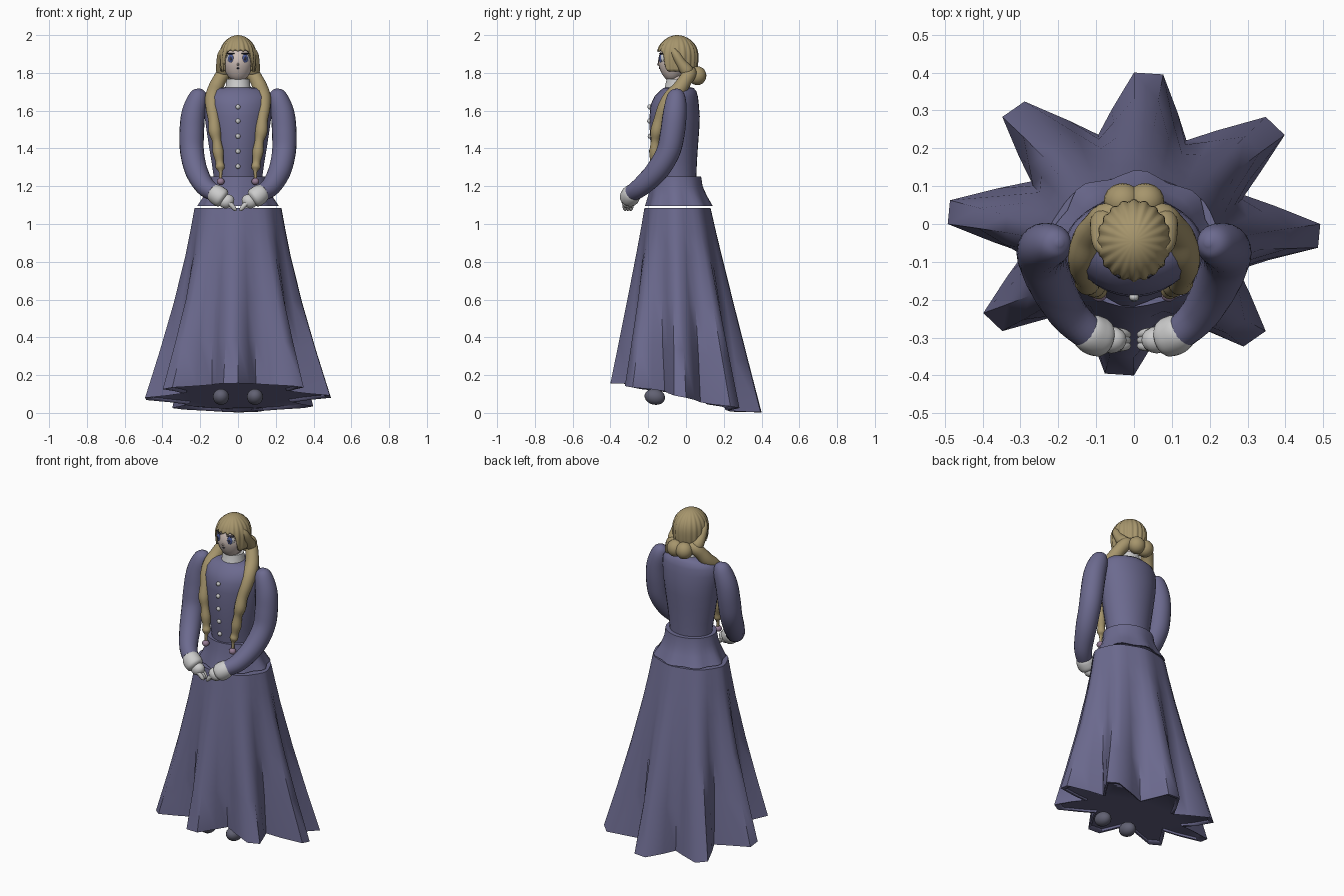
import bpy, bmesh, math
from math import sin, cos, pi, radians
from mathutils import Vector

if "Cube" in bpy.data.objects:
    bpy.data.objects.remove(bpy.data.objects["Cube"])


def material(name, r, g, b):
    m = bpy.data.materials.new(name)
    m.diffuse_color = (r, g, b, 1)
    m.use_nodes = True
    m.node_tree.nodes["Principled BSDF"].inputs["Base Color"].default_value = m.diffuse_color
    return m


DRESS = material("dress_cloth", 0.15, 0.145, 0.275)
HAIR = material("hair_blonde", 0.38, 0.3, 0.15)
SKIN = material("skin", 0.62, 0.52, 0.48)
WHITE = material("white_cloth", 0.7, 0.69, 0.68)
BLUE = material("eye_blue", 0.07, 0.1, 0.3)
DARK = material("dark", 0.03, 0.03, 0.05)
SHOE = material("shoe_leather", 0.12, 0.12, 0.17)
MAUVE = material("hair_tie", 0.3, 0.2, 0.3)


def loft(name, rings, mat, cap_start=True, cap_end=True):
    """Skin a list of equal-length point rings."""
    bm = bmesh.new()
    vs = [[bm.verts.new(p) for p in ring] for ring in rings]
    n = len(rings[0])
    for a, b in zip(vs, vs[1:]):
        for i in range(n):
            j = (i + 1) % n
            bm.faces.new((a[i], a[j], b[j], b[i]))
    if cap_start:
        bm.faces.new(vs[0])
    if cap_end:
        bm.faces.new(vs[-1])
    bmesh.ops.recalc_face_normals(bm, faces=bm.faces)
    me = bpy.data.meshes.new(name)
    bm.to_mesh(me)
    bm.free()
    ob = bpy.data.objects.new(name, me)
    me.materials.append(mat)
    bpy.context.collection.objects.link(ob)
    return ob


def oval(z, cy, rx, ry, n=32, point=1):
    """Ellipse; point > 1 narrows its front half."""
    ring = []
    for i in range(n):
        a = 2 * pi * i / n
        s = sin(a) if sin(a) > 0 else -abs(sin(a)) ** point
        ring.append((rx * cos(a), cy + ry * s, z))
    return ring


def catmull(a, b, c, d, t):
    return 0.5 * (2 * b + (c - a) * t + (2 * a - 5 * b + 4 * c - d) * t * t
                  + (3 * b - a - 3 * c + d) * t ** 3)


def tube(name, pts, mat, n=16, steps=5):
    """Round limb through (x, y, z, radius) points."""
    p = [Vector(q) for q in pts]
    p = [p[0]] + p + [p[-1]]
    path = [catmull(*p[k:k + 4], s / steps) for k in range(len(p) - 3) for s in range(steps)]
    path.append(p[-1])
    rings = []
    for i, q in enumerate(path):
        d = (path[min(i + 1, len(path) - 1)] - path[max(i - 1, 0)]).xyz.normalized()
        u = d.cross(Vector((0, 1, 0.3))).normalized()
        v = d.cross(u)
        rings.append([q.xyz + q.w * (u * cos(2 * pi * k / n) + v * sin(2 * pi * k / n))
                      for k in range(n)])
    return loft(name, rings, mat)


def ball(name, loc, size, mat, seg=20, rot=(0, 0, 0)):
    bpy.ops.mesh.primitive_uv_sphere_add(segments=seg, ring_count=seg // 2, location=loc, rotation=rot)
    ob = bpy.context.object
    ob.name = name
    ob.scale = size
    ob.data.materials.append(mat)
    return ob


def pleated(cy, rx, ry, depth, z, tilt=0):
    """Ring of eight pleats, each with a flat two-point tip; tilt lowers the back."""
    ring = []
    for i in range(40):
        a = radians(9 * i)
        wave = (cos(8 * (a - radians(85.5))) - 0.809) / 1.809
        k = 1 + depth * wave
        ring.append((rx * k * cos(a), cy + ry * k * sin(a), z - tilt * sin(a)))
    return ring


# Skirt: pleats deepen towards a hem that drops at the back
skirt = []
for t, rx in ((0, .23), (.12, .252), (.25, .278), (.5, .34), (.75, .413), (1, .492)):
    skirt.append(pleated(-.045 * (1 - t), rx, .175 + .225 * t ** 1.05, .03 + .35 * t ** 1.25,
                         1.085 * (1 - t) + t * .08, .077 * t))
skirt.append(pleated(0, .465, .378, .38, .083, .075))
skirt.append(pleated(0, .455, .37, .38, .095, .075))
loft("skirt", skirt, DRESS)

# Jacket peplum
peplum = loft("peplum", [
    pleated(-.05, .15, .13, 0, 1.252),
    pleated(-.05, .158, .138, .02, 1.2),
    pleated(-.045, .18, .155, .05, 1.15),
    pleated(-.038, .217, .18, .09, 1.094),
    pleated(-.038, .205, .168, .09, 1.096),
    pleated(-.05, .15, .13, .02, 1.18)], DRESS)

# Bodice
loft("bodice", [oval(*r, 32, 1.4) for r in (
    (1.2, -.055, .128, .108), (1.26, -.057, .13, .112), (1.33, -.06, .14, .118),
    (1.42, -.062, .155, .126), (1.5, -.061, .167, .131), (1.57, -.06, .177, .133),
    (1.63, -.06, .183, .128), (1.675, -.052, .178, .115), (1.705, -.042, .155, .096),
    (1.72, -.04, .11, .08), (1.725, -.04, .06, .06))], DRESS)

# Collar and neck
loft("collar", [oval(*r) for r in (
    (1.69, -.045, .075, .08), (1.72, -.045, .066, .068),
    (1.755, -.045, .062, .06), (1.768, -.045, .06, .058))], WHITE)
ball("neck", (0, -.045, 1.77), (.045, .045, .05), SKIN)

# Front buttons
for z, y in ((1.62, -.193), (1.545, -.195), (1.465, -.192), (1.385, -.186), (1.305, -.179)):
    ball("button", (0, y, z), (.013, .011, .013), WHITE, 12)

# Head: rounded face narrowing to the chin
face = []
for i in range(1, 16):
    p = pi * i / 16
    low = max(0, -cos(p))
    face.append(oval(1.855 + .1 * cos(p), -.062 - .012 * low,
                     .08 * sin(p) ** .85 * (1 - .12 * low), .086 * sin(p) ** .85 * (1 - .3 * low), 24))
loft("face", face, SKIN)
ball("mouth", (0, -.138, 1.825), (.009, .006, .004), DARK, 10)
ball("nose", (0, -.145, 1.845), (.006, .009, .007), SKIN, 10)

# Ribbed hair cap with a short scalloped fringe
hair = []
N, M = 100, 14
for j in range(M + 1):
    ring = []
    for i in range(N):
        a = 2 * pi * i / N
        off = abs((a - 1.5 * pi + pi) % (2 * pi) - pi)
        s = min(1, max(0, (off - .65) / .4))
        s = s * s * (3 - 2 * s)
        rib = abs(cos(10 * a))
        end = radians(72 + 66 * s) + .09 * rib * (1 - s)
        p = .02 + (end - .02) * j / M
        rad = sin(p) if p < pi / 2 else 1 - .25 * (1 - sin(p))
        k = rad * (.95 + .08 * rib * min(1, p))
        ring.append((.096 * k * cos(a), -.045 + .108 * k * sin(a), 1.89 + .11 * cos(p)))
    hair.append(ring)
hair_cap = loft("hair_cap", hair, HAIR, True, False)
mod = hair_cap.modifiers.new("thickness", 'SOLIDIFY')
mod.thickness = .01

# Paired parts
for s in (-1, 1):
    side = "right" if s > 0 else "left"

    def m(pts):
        return [(s * q[0],) + tuple(q[1:]) for q in pts]

    # Eyes
    ball("eye_white_" + side, (s * .038, -.126, 1.877), (.024, .012, .027), WHITE, 16, (0, 0, s * .35))
    ball("iris_" + side, (s * .038, -.134, 1.876), (.016, .008, .023), BLUE, 16, (0, 0, s * .35))
    ball("pupil_" + side, (s * .038, -.139, 1.876), (.008, .005, .012), DARK, 12, (0, 0, s * .35))
    ball("eyelash_" + side, (s * .039, -.129, 1.902), (.024, .012, .004), DARK, 12, (0, 0, s * .35))

    # Puffed sleeve, cuff and gloved hand
    tube("sleeve_" + side, m((
        (.195, -.05, 1.715, .008), (.2, -.05, 1.7, .035), (.215, -.053, 1.66, .053),
        (.237, -.06, 1.58, .063), (.245, -.072, 1.48, .065), (.243, -.095, 1.38, .063),
        (.22, -.155, 1.28, .06), (.175, -.235, 1.2, .052), (.125, -.285, 1.165, .045))), DRESS, 20)
    tube("cuff_" + side, m((
        (.14, -.27, 1.175, .02), (.128, -.28, 1.168, .046), (.105, -.294, 1.15, .053),
        (.08, -.302, 1.133, .048), (.068, -.305, 1.125, .02))), WHITE)
    ball("hand_" + side, (s * .06, -.306, 1.12), (.042, .036, .036), WHITE, 16, (0, s * .55, 0))
    for k in range(3):
        tube("finger_" + side, m((
            (.055, -.288 - .018 * k, 1.115, .012), (.035, -.288 - .018 * k, 1.1, .013),
            (.018, -.292 - .015 * k, 1.08, .011), (.01, -.293 - .015 * k, 1.07, .003))), WHITE, 8, 3)

    # Bun, hanging lock over the shoulder, and its tie
    ball("bun_" + side, (s * .03, .06, 1.785), (.05, .048, .05), HAIR)
    tube("side_hair_" + side, m((
        (.065, -.075, 1.93, .015), (.085, -.055, 1.9, .022), (.088, -.025, 1.85, .027),
        (.08, .005, 1.81, .035), (.07, .02, 1.79, .02))), HAIR)
    tube("hair_lock_" + side, m((
        (.04, .04, 1.81, .02), (.075, .02, 1.795, .036), (.1, -.005, 1.76, .037),
        (.12, -.035, 1.715, .04), (.133, -.08, 1.67, .041), (.135, -.115, 1.615, .036),
        (.127, -.14, 1.55, .031), (.123, -.155, 1.49, .033), (.113, -.162, 1.44, .024),
        (.105, -.165, 1.38, .029), (.098, -.17, 1.33, .021), (.094, -.175, 1.3, .024),
        (.092, -.18, 1.275, .01), (.092, -.182, 1.23, .008))), HAIR)
    ball("hair_tie_" + side, (s * .092, -.185, 1.225), (.021, .021, .019), MAUVE, 14)

    # Shoe
    ball("shoe_" + side, (s * .09, -.165, .085), (.043, .055, .042), SHOE, 20, (-.2, 0, 0))

# Smooth shading with crisp folds
bpy.ops.object.select_all(action='SELECT')
bpy.context.view_layer.objects.active = peplum
bpy.ops.object.shade_smooth_by_angle(angle=radians(58))
